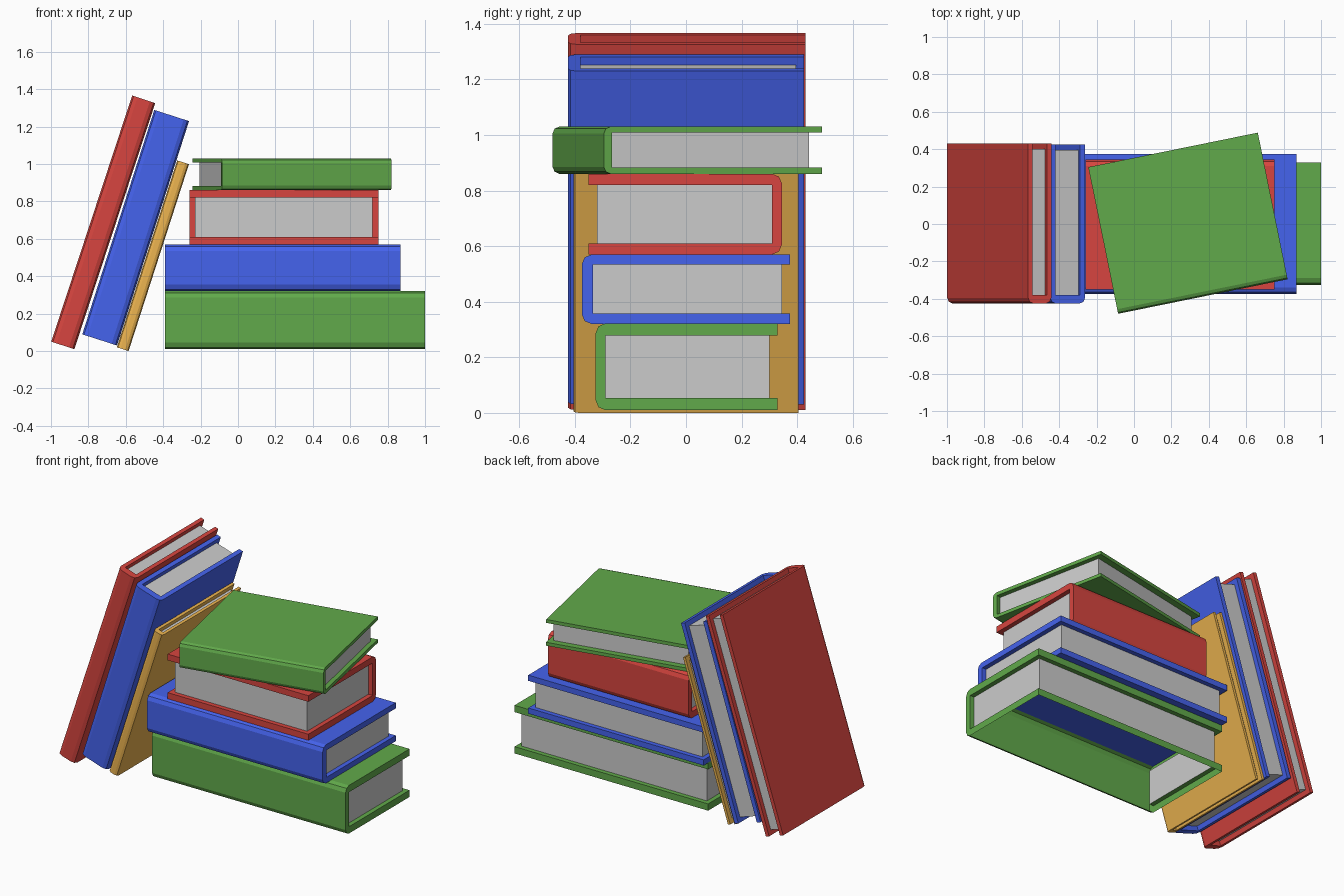
import bpy, math
from mathutils import Matrix

if "Cube" in bpy.data.objects:
    bpy.data.objects.remove(bpy.data.objects["Cube"])


def material(name, rgb):
    m = bpy.data.materials.new(name)
    m.diffuse_color = (*rgb, 1)
    m.use_nodes = True
    m.node_tree.nodes["Principled BSDF"].inputs["Base Color"].default_value = m.diffuse_color
    return m


GREEN = material("green", (0.12, 0.40, 0.07))
BLUE = material("blue", (0.06, 0.125, 0.85))
RED = material("red", (0.68, 0.06, 0.05))
GOLD = material("gold", (0.85, 0.46, 0.08))


def add(name, verts, faces, mat, matrix):
    me = bpy.data.meshes.new(name)
    me.from_pydata(verts, [], faces)
    # drop vertices left unused by omitted hidden faces
    me.validate()
    ob = bpy.data.objects.new(name, me)
    ob.matrix_world = matrix
    if mat:
        me.materials.append(mat)
    bpy.context.collection.objects.link(ob)


def book(name, mat, L, D, T, t, loc, axis='Z', angle=0, spine=0.036,
         gap=0.03, inset=0.03, chamfer=0.035, open_bottom=False):
    """Length on local x, spine at local y=0, thickness on local z."""
    M = Matrix.Translation(loc) @ Matrix.Rotation(math.radians(angle), 4, axis)
    c, k, P = chamfer, chamfer * 0.3, D - gap

    # cover: C-shaped section swept along the length
    prof = [(D, T), (c, T), (k, T - k), (0, T - c), (0, c), (k, k), (c, 0), (D, 0),
            (D, t), (P, t), (spine, t), (spine, T - t), (P, T - t), (D, T - t)]
    n = len(prof)
    xs = [0, inset, L - inset, L]
    verts = [(x, y, z) for x in xs for y, z in prof]
    faces = [list(range(n))[::-1], list(range(3 * n, 4 * n))]
    for s in range(3):
        for i in range(n):
            j = (i + 1) % n
            if (s == 1 and i in (9, 10, 11)) or (open_bottom and i == 6):
                continue  # covered by the pages, or open underside
            faces.append([s * n + i, s * n + j, (s + 1) * n + j, (s + 1) * n + i])
    add(name + "_cover", verts, faces, mat, M)

    # pages: two ends and the fore edge
    a, b = inset, L - inset
    pv = [(x, y, z) for x in (a, b) for y, z in
          ((spine, t), (P, t), (P, T - t), (spine, T - t))]
    add(name + "_pages", pv, [(3, 2, 1, 0), (4, 5, 6, 7), (1, 2, 6, 5)], None, M)


# lying stack, bottom to top
book("bottom_green_book", GREEN, 1.39, 0.655, 0.312, 0.044, (-0.39, -0.325, 0.01),
     open_bottom=True)
book("lower_blue_book", BLUE, 1.26, 0.75, 0.25, 0.037, (-0.39, -0.375, 0.32), spine=0.04)
book("upper_red_book", RED, 1.01, 0.695, 0.29, 0.04, (0.75, 0.345, 0.57), angle=180)
book("top_green_book", GREEN, 0.925, 0.80, 0.17, 0.022, (-0.085, -0.48, 0.86),
     angle=11.5, gap=0.04, spine=0.03, chamfer=0.025)

# leaning books, left to right
book("leaning_red_book", RED, 1.385, 0.855, 0.13, 0.024, (-0.875, -0.425, 0.01),
     'Y', -71.8, spine=0.045, chamfer=0.03)
book("leaning_blue_book", BLUE, 1.26, 0.85, 0.195, 0.028, (-0.647, -0.425, 0.03),
     'Y', -72.2, spine=0.045, chamfer=0.03)
book("leaning_gold_book", GOLD, 1.05, 0.81, 0.066, 0.017, (-0.585, -0.405, 0.0),
     'Y', -72.1, spine=0.035, chamfer=0.02)
